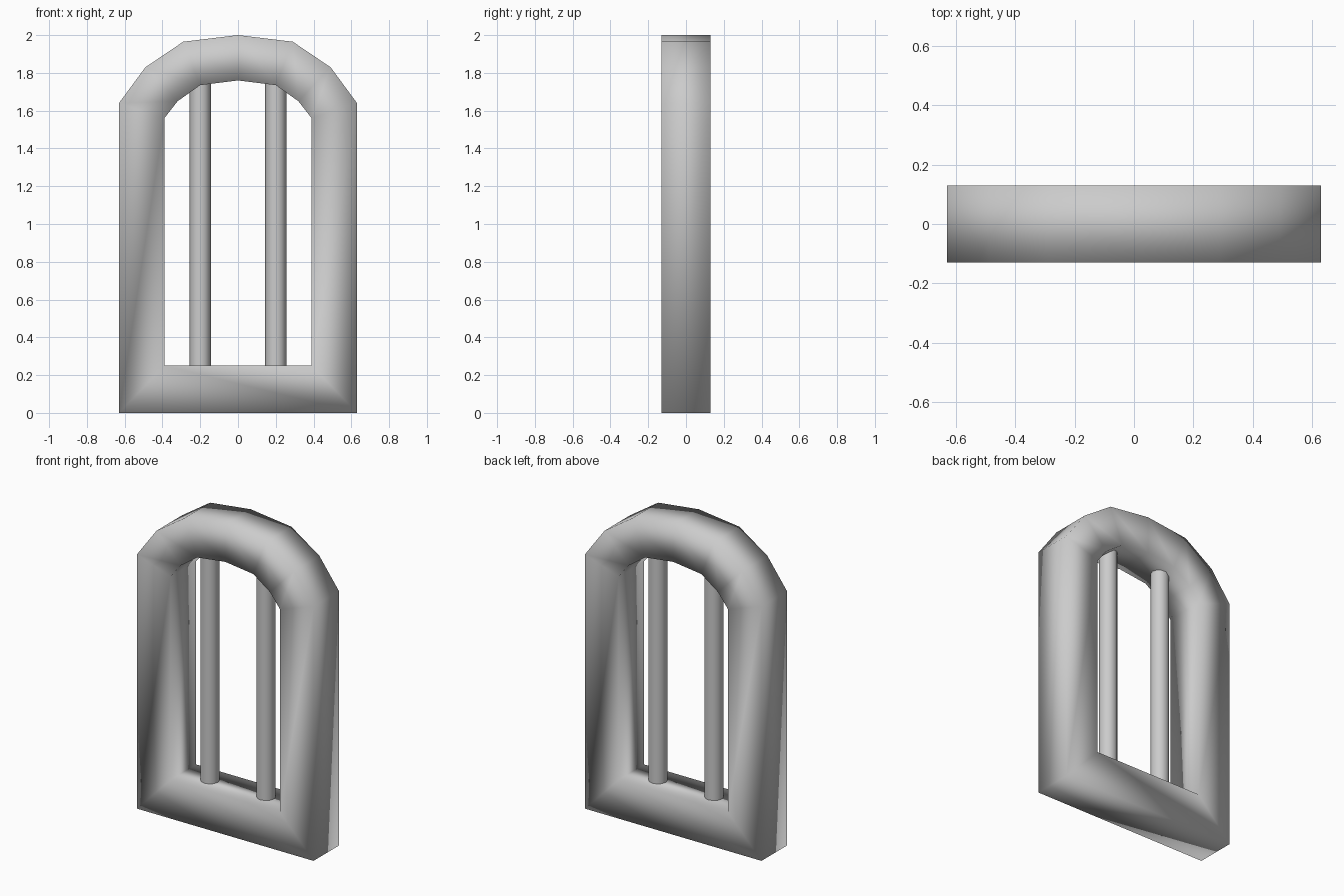
import bpy, bmesh

cube = bpy.data.objects.get("Cube")
if cube:
    bpy.data.objects.remove(cube, do_unlink=True)

# Stone grey material
grey = bpy.data.materials.new("plain_grey")
grey.use_nodes = True
colour = (0.6, 0.6, 0.6, 1)
grey.diffuse_color = colour
grey.node_tree.nodes["Principled BSDF"].inputs["Base Color"].default_value = colour

DEPTH = 0.13
BAR_RADIUS = 0.056


def finish(name, bm):
    bmesh.ops.recalc_face_normals(bm, faces=bm.faces)
    for f in bm.faces:
        f.smooth = True
    mesh = bpy.data.meshes.new(name)
    bm.to_mesh(mesh)
    bm.free()
    mesh.materials.append(grey)
    obj = bpy.data.objects.new(name, mesh)
    bpy.context.collection.objects.link(obj)
    return obj


def mirrored(half):
    """Close a left-half outline that ends on the centre line."""
    return half + [(-x, z) for x, z in reversed(half[:-1])]


# Arched frame: outer and inner outlines joined into a square-section ring
outer = mirrored([(-0.63, 0), (-0.63, 1.64), (-0.49, 1.83), (-0.29, 1.965), (0, 2)])
inner = mirrored([(-0.39, 0.25), (-0.39, 1.56), (-0.32, 1.65), (-0.2, 1.735), (0, 1.76)])
bm = bmesh.new()
loops = [[bm.verts.new((x, y, z)) for x, z in outline]
         for outline, y in ((outer, -DEPTH), (inner, -DEPTH), (inner, DEPTH), (outer, DEPTH))]
count = len(outer)
for k in range(4):
    a, b = loops[k], loops[(k + 1) % 4]
    for i in range(count):
        j = (i + 1) % count
        bm.faces.new((a[i], a[j], b[j], b[i]))
finish("arched_frame", bm)

# Two upright bars, open ended, running into the frame
for name, x in (("right_bar", -0.2), ("left_bar", 0.2)):
    bm = bmesh.new()
    bmesh.ops.create_cone(bm, cap_ends=False, segments=12, radius1=BAR_RADIUS,
                          radius2=BAR_RADIUS, depth=1.56)
    bar = finish(name, bm)
    bar.location = (x, 0, 1.0)
